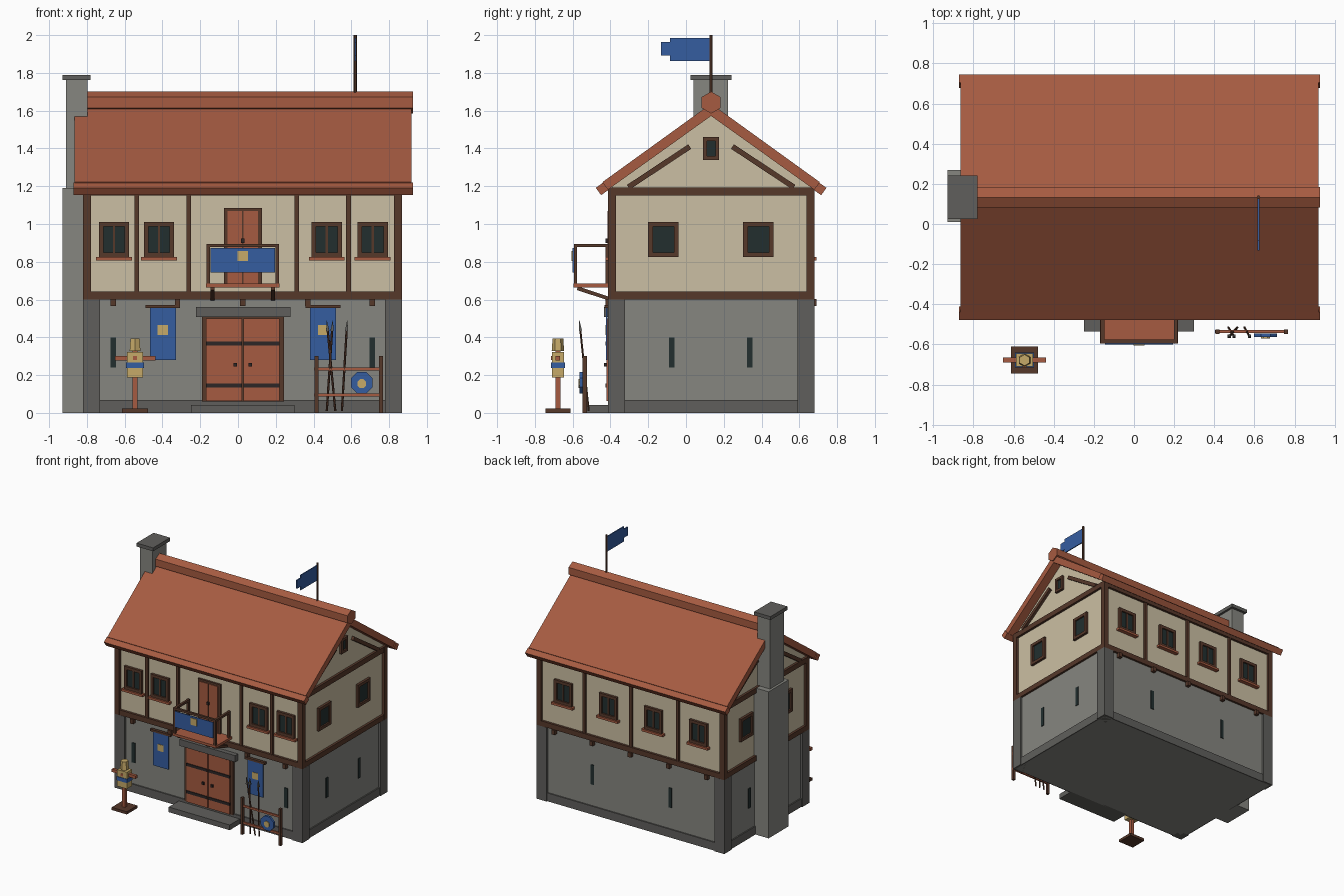
import bpy, bmesh, math
from mathutils import Vector

if "Cube" in bpy.data.objects:
    bpy.data.objects.remove(bpy.data.objects["Cube"])

def mat(name, r, g, b):
    m = bpy.data.materials.new(name)
    lin = lambda c: ((c / 255 + 0.055) / 1.055) ** 2.4 if c > 10 else c / 255 / 12.92
    m.diffuse_color = (lin(r), lin(g), lin(b), 1)
    m.use_nodes = True
    m.node_tree.nodes["Principled BSDF"].inputs["Base Color"].default_value = m.diffuse_color
    return m

TILE = mat("terracotta", 166, 91, 65)
CREAM = mat("cream plaster", 203, 191, 163)
STONE = mat("grey stone", 134, 134, 128)
DARK = mat("dark stone", 96, 95, 92)
WOOD = mat("dark timber", 86, 56, 42)
BLUE = mat("blue cloth", 53, 93, 160)
GOLD = mat("straw gold", 198, 170, 105)
GLASS = mat("dark glass", 34, 47, 47)
IRON = mat("iron", 44, 38, 38)

def mesh(name, verts, faces, m):
    me = bpy.data.meshes.new(name)
    me.from_pydata(verts, [], faces)
    bm = bmesh.new()
    bm.from_mesh(me)
    bmesh.ops.recalc_face_normals(bm, faces=bm.faces)
    bm.to_mesh(me)
    bm.free()
    me.materials.append(m)
    ob = bpy.data.objects.new(name, me)
    bpy.context.collection.objects.link(ob)
    return ob

def loft(name, a, b, m):
    n = len(a)
    sides = [(i, (i + 1) % n, (i + 1) % n + n, i + n) for i in range(n)]
    return mesh(name, list(a) + list(b), sides + [tuple(range(n)), tuple(range(n, 2 * n))], m)

def box(name, x0, x1, y0, y1, z0, z1, m):
    ring = [(x0, y0), (x1, y0), (x1, y1), (x0, y1)]
    return loft(name, [(x, y, z0) for x, y in ring], [(x, y, z1) for x, y in ring], m)

def prism(name, profile, x0, x1, m):
    """Profile in (y, z), extruded along x."""
    return loft(name, [(x0, y, z) for y, z in profile], [(x1, y, z) for y, z in profile], m)

def rod(name, p, q, r, n, m, r2=None, turn=0.5):
    p, q = Vector(p), Vector(q)
    d = (q - p).normalized()
    u = d.cross(Vector((1, 0, 0) if abs(d.x) < 0.9 else (0, 0, 1))).normalized()
    v = d.cross(u)
    ang = [2 * math.pi * (i + turn) / n for i in range(n)]
    ring = lambda c, s: [c + s * (math.cos(t) * u + math.sin(t) * v) for t in ang]
    return loft(name, ring(p, r), ring(q, r if r2 is None else r2), m)

# Outer footprint and its middle
X0, X1, Y0, Y1 = -0.82, 0.868, -0.413, 0.68
CX, CY = 0.025, 0.133

def wall(face, name, u0, u1, d0, d1, z0, z1, m):
    """Box on a wall: u runs along it, d is the distance outside the footprint."""
    if face == "front": return box(name, u0, u1, Y0 - d1, Y0 - d0, z0, z1, m)
    if face == "back": return box(name, u0, u1, Y1 + d0, Y1 + d1, z0, z1, m)
    if face == "right": return box(name, X1 + d0, X1 + d1, u0, u1, z0, z1, m)
    return box(name, X0 - d1, X0 - d0, u0, u1, z0, z1, m)

def window(face, u, z0=0.825, z1=1.01, w=0.08, f=0.024, mullion=True, sill=True):
    for s in (-1, 1):
        a, b = sorted((u + s * w, u + s * (w - f)))
        wall(face, "window_jamb", a, b, -0.025, 0.0, z0, z1, WOOD)
    wall(face, "window_head", u - w, u + w, -0.025, 0.0, z1 - f, z1, WOOD)
    wall(face, "window_foot", u - w, u + w, -0.025, 0.0, z0, z0 + f, WOOD)
    wall(face, "window_glass", u - w + f, u + w - f, -0.025, -0.012, z0 + f, z1 - f, GLASS)
    if mullion:
        wall(face, "window_mullion", u - 0.006, u + 0.006, -0.02, -0.006, z0 + f, z1 - f, WOOD)
    if sill:
        wall(face, "window_sill", u - 0.095, u + 0.095, -0.025, 0.012, z0 - 0.018, z0, TILE)

# Stone ground floor
box("stone_wall", X0 + 0.018, X1 - 0.018, Y0 + 0.018, Y1 - 0.018, 0, 0.61, STONE)
box("plinth", X0 + 0.008, X1 - 0.008, Y0 + 0.008, Y1 - 0.008, 0, 0.067, DARK)
for x in (X0, X1 - 0.09):
    for y in (Y0, Y1 - 0.09):
        box("corner_pier", x, x + 0.09, y, y + 0.09, 0, 0.6, DARK)
for face, spots in (("front", (-0.66, 0.71)), ("back", (CX - 0.35, CX + 0.35)),
                    ("right", (-0.075, 0.337)), ("left", (-0.075, 0.337))):
    for u in spots:
        wall(face, "arrow_slit", u - 0.014, u + 0.014, -0.025, -0.012, 0.24, 0.4, GLASS)

# Plaster upper floor with gable, as one profile
prism("plaster_walls", [(Y0 + 0.02, 0.6), (Y1 - 0.02, 0.6), (Y1 - 0.02, 1.2), (CY, 1.59), (Y0 + 0.02, 1.2)],
      X0 + 0.02, X1 - 0.02, CREAM)

# Timber frame
for x in (X0, X1 - 0.042):
    for y in (Y0, Y1 - 0.042):
        box("corner_post", x, x + 0.042, y, y + 0.042, 0.6, 1.19, WOOD)
for z in (0.6, 1.15):
    for face in ("front", "back"):
        wall(face, "long_beam", X0 + 0.015, X1 - 0.015, -0.04, -0.001, z, z + 0.042, WOOD)
    for face in ("left", "right"):
        wall(face, "end_beam", Y0 + 0.005, Y1 - 0.005, -0.04, -0.001, z, z + 0.042, WOOD)
for face, spots in (("front", (-0.535, -0.26, 0.31, 0.585)), ("back", (CX - 0.42, CX, CX + 0.42))):
    for u in spots:
        wall(face, "stud", u - 0.012, u + 0.012, -0.03, -0.004, 0.63, 1.16, WOOD)
    for u in (-0.66, -0.32, CX, 0.37, 0.71):
        wall(face, "joist_end", u - 0.014, u + 0.014, -0.04, 0.012, 0.565, 0.602, WOOD)

# Windows and gable braces
for u in (-0.657, -0.418, 0.47, 0.713):
    window("front", u)
for i in (-1.5, -0.5, 0.5, 1.5):
    window("back", CX + i * 0.405)
for face, x in (("left", X0 + 0.012), ("right", X1 - 0.012)):
    for u in (-0.12, 0.383):
        window(face, u, mullion=False, sill=False)
    window(face, CY, 1.34, 1.46, 0.042, 0.02, False, False)
    for s in (-1, 1):
        rod("gable_brace", (x, CY + s * 0.438, 1.195), (x, CY + s * 0.113, 1.41), 0.02, 4, WOOD)

# Roof slabs, eave rolls and ridge cap
RX0, RX1 = -0.865, 0.918
prism("roof", [(CY, 1.637), (CY - 0.575, 1.222), (CY - 0.555, 1.175), (CY, 1.572),
               (CY + 0.555, 1.175), (CY + 0.575, 1.222)], RX0, RX1, TILE)
for s in (-1, 1):
    c, k = math.cos(math.radians(35.5)), math.sin(math.radians(35.5))
    pts = [(CY + s * (0.577 + 0.024 * (a * c + b * k)), 1.186 + 0.024 * (-a * k + b * c))
           for a, b in ((-1, -1), (1, -1), (1, 1), (-1, 1))]
    prism("eave_roll", pts, RX0 - 0.006, RX1 + 0.008, TILE)
prism("ridge_cap", [(CY + 0.058 * math.sin(i * math.pi / 3), 1.643 + 0.058 * math.cos(i * math.pi / 3))
                    for i in range(6)], RX0, RX1 + 0.008, TILE)

# Chimney
box("chimney_base", -0.93, -0.8, 0.01, 0.268, 0, 1.19, STONE)
box("chimney_stack", -0.91, -0.798, 0.04, 0.222, 1.19, 1.765, STONE)
box("chimney_cap", -0.928, -0.78, 0.024, 0.242, 1.762, 1.79, DARK)

# Main door
wall("front", "door_frame", -0.19, 0.243, -0.03, 0.0, 0.06, 0.515, WOOD)
for s in (-1, 1):
    a, b = sorted((CX + s * 0.003, CX + s * 0.195))
    wall("front", "door_leaf", a, b, -0.02, 0.008, 0.062, 0.5, TILE)
    for z in (0.145, 0.367):
        wall("front", "door_strap", a, b, 0, 0.013, z - 0.011, z + 0.011, IRON)
    wall("front", "door_knob", CX + s * 0.04 - 0.01, CX + s * 0.04 + 0.01, 0, 0.02, 0.245, 0.265, IRON)
wall("front", "door_lintel", -0.222, 0.277, -0.03, 0.02, 0.507, 0.56, DARK)
wall("front", "door_step", -0.248, 0.3, -0.03, 0.122, 0, 0.042, DARK)

# Balcony door
wall("front", "balcony_door_frame", -0.075, 0.127, -0.03, -0.004, 0.68, 1.085, WOOD)
for s in (-1, 1):
    a, b = sorted((CX + s * 0.003, CX + s * 0.08))
    wall("front", "balcony_door_leaf", a, b, -0.02, 0.002, 0.68, 1.068, TILE)
wall("front", "balcony_door_knob", CX - 0.01, CX + 0.01, 0, 0.014, 0.9, 0.922, IRON)

# Balcony
box("balcony_floor", -0.17, 0.22, -0.595, Y0 + 0.02, 0.665, 0.685, TILE)
for s in (-1, 1):
    x = CX + s * 0.182
    for y in (-0.585, -0.416):
        box("balcony_post", x - 0.009, x + 0.009, y - 0.009, y + 0.009, 0.68, 0.88, WOOD)
    box("balcony_side_rail", x - 0.009, x + 0.009, -0.594, Y0 + 0.01, 0.877, 0.895, WOOD)
    bx = CX + s * 0.16
    rod("balcony_bracket", (bx, -0.575, 0.66), (bx, Y0 + 0.005, 0.605), 0.014, 4, WOOD)
box("balcony_front_rail", CX - 0.191, CX + 0.191, -0.594, -0.576, 0.877, 0.895, WOOD)
box("balcony_cloth", -0.145, 0.195, -0.6, -0.594, 0.742, 0.872, BLUE)
box("balcony_emblem", -0.002, 0.052, -0.605, -0.6, 0.803, 0.858, GOLD)

# Wall banners
for x in (-0.398, 0.45):
    wall("front", "banner_rod", x - 0.092, x + 0.092, -0.005, 0.018, 0.555, 0.572, WOOD)
    wall("front", "banner", x - 0.069, x + 0.069, 0.002, 0.01, 0.28, 0.557, BLUE)
    wall("front", "banner_emblem", x - 0.027, x + 0.027, 0.01, 0.014, 0.412, 0.465, GOLD)

# Roof flag
rod("flag_pole", (0.62, CY, 1.62), (0.62, CY, 2.0), 0.009, 6, WOOD)
prism("flag", [(CY - 0.006, 1.985), (-0.085, 1.985), (-0.085, 1.963), (-0.133, 1.963),
               (-0.133, 1.893), (-0.085, 1.893), (-0.085, 1.863), (CY - 0.006, 1.863)], 0.616, 0.624, BLUE)

# Training dummy
DX, DY = -0.545, -0.678
box("dummy_base", DX - 0.068, DX + 0.068, DY - 0.067, DY + 0.067, 0, 0.022, WOOD)
box("dummy_post", DX - 0.014, DX + 0.014, DY - 0.014, DY + 0.014, 0.02, 0.34, TILE)
box("dummy_body", DX - 0.043, DX + 0.043, DY - 0.032, DY + 0.032, 0.187, 0.322, GOLD)
box("dummy_band", DX - 0.048, DX + 0.048, DY - 0.037, DY + 0.037, 0.237, 0.268, BLUE)
box("dummy_arms", DX - 0.107, DX + 0.107, DY - 0.012, DY + 0.012, 0.278, 0.302, TILE)
box("dummy_arm_peg", DX - 0.01, DX + 0.01, DY - 0.036, DY, 0.28, 0.3, TILE)
rod("dummy_head", (DX, DY, 0.328), (DX, DY, 0.395), 0.033, 6, GOLD, 0.028, 0)

# Weapon rack with spears and shield
for x in (0.415, 0.757):
    box("rack_post", x - 0.01, x + 0.01, -0.547, -0.525, 0, 0.3, WOOD)
for z in (0.095, 0.232):
    box("rack_rail", 0.403, 0.767, -0.543, -0.529, z - 0.008, z + 0.008, TILE)
for xa, xb in ((0.47, 0.498), (0.515, 0.475), (0.55, 0.575)):
    p, q = Vector((xa, -0.515, 0.01)), Vector((xb, -0.559, 0.435))
    rod("spear_shaft", p, q, 0.006, 6, WOOD)
    rod("spear_head", q, q + (q - p).normalized() * 0.055, 0.012, 4, DARK, 0.001)
rod("shield", (0.655, -0.545, 0.16), (0.655, -0.563, 0.16), 0.062, 8, BLUE)
rod("shield_boss", (0.655, -0.56, 0.155), (0.655, -0.569, 0.155), 0.025, 8, GOLD)
